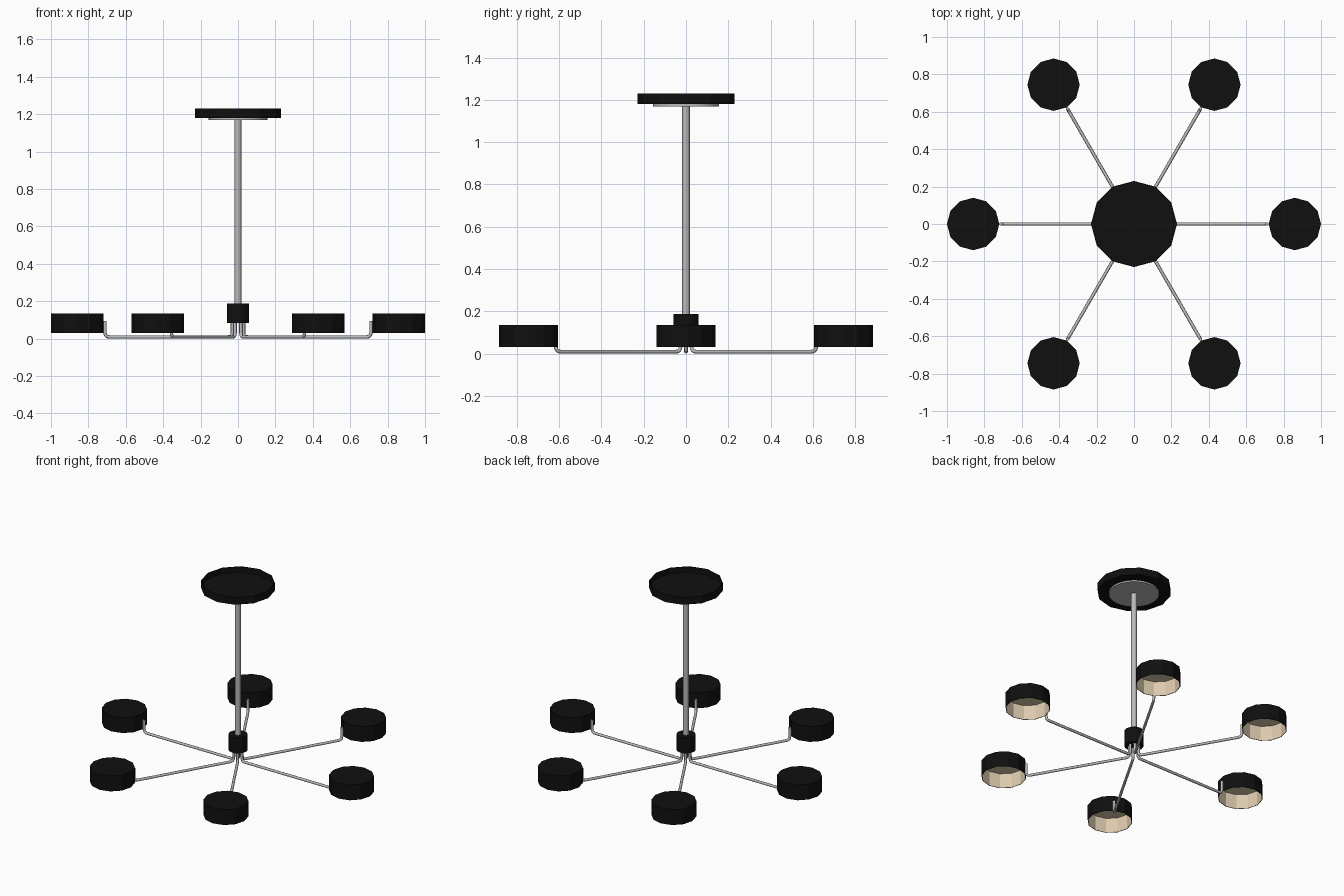
import bpy, math
from mathutils import Vector

if "Cube" in bpy.data.objects:
    bpy.data.objects.remove(bpy.data.objects["Cube"])


def material(name, rgb):
    m = bpy.data.materials.new(name)
    m.diffuse_color = (*rgb, 1)
    m.use_nodes = True
    m.node_tree.nodes["Principled BSDF"].inputs["Base Color"].default_value = m.diffuse_color
    return m


BLACK = material("matt black", (0.005, 0.005, 0.005))
SILVER = material("brushed silver", (0.50, 0.50, 0.50))
CREAM = material("warm cream", (0.72, 0.59, 0.42))


def lathe(name, profile, sides, mats, loc=(0, 0, 0), slots=None, smooth=False):
    """Revolve (radius, z) points around z; slots gives a material per segment."""
    verts, rings = [], []
    for r, z in profile:
        n = 1 if r == 0 else sides
        rings.append([len(verts) + i for i in range(n)])
        for i in range(n):
            a = 2 * math.pi * i / sides
            verts.append((r * math.cos(a), r * math.sin(a), z))
    faces, index = [], []
    for s, (a, b) in enumerate(zip(rings, rings[1:])):
        for i in range(sides):
            j = (i + 1) % sides
            quad = [a[i % len(a)], a[j % len(a)], b[j % len(b)], b[i % len(b)]]
            faces.append(list(dict.fromkeys(quad)))
            index.append(slots[s] if slots else 0)
    me = bpy.data.meshes.new(name)
    me.from_pydata(verts, [], faces)
    for m in mats:
        me.materials.append(m)
    for p, k in zip(me.polygons, index):
        p.material_index = k
    ob = bpy.data.objects.new(name, me)
    ob.location = loc
    bpy.context.collection.objects.link(ob)
    if smooth:
        bpy.context.view_layer.objects.active = ob
        ob.select_set(True)
        bpy.ops.object.shade_smooth_by_angle(angle=math.radians(50))
        ob.select_set(False)
    return ob


def rounded(points, radius, steps=4):
    """Round the inner corners of a polyline."""
    pts = [Vector(p) for p in points]
    out = [pts[0]]
    for p, c, n in zip(pts, pts[1:], pts[2:]):
        a = c + (p - c).normalized() * radius
        b = c + (n - c).normalized() * radius
        for k in range(steps + 1):
            t = k / steps
            out.append(a * (1 - t) ** 2 + c * 2 * t * (1 - t) + b * t * t)
    return out + [pts[-1]]


def tube(name, pts, radius, mat, angle):
    cu = bpy.data.curves.new(name, 'CURVE')
    cu.dimensions = '3D'
    cu.bevel_depth = radius
    cu.bevel_resolution = 2
    cu.use_fill_caps = True
    sp = cu.splines.new('POLY')
    sp.points.add(len(pts) - 1)
    for q, p in zip(sp.points, pts):
        q.co = (*p, 1)
    cu.materials.append(mat)
    ob = bpy.data.objects.new(name, cu)
    ob.rotation_euler.z = angle
    bpy.context.collection.objects.link(ob)


# Ceiling canopy: shallow dish, open at the top
lathe("ceiling_canopy", [(0, 1.18), (0.23, 1.18), (0.23, 1.23), (0.226, 1.23),
                         (0.226, 1.19), (0, 1.19)][::1], 12, [BLACK])

# Silver plate under the canopy, and the hanging rod
lathe("canopy_plate", [(0, 1.17), (0.157, 1.17), (0.157, 1.181), (0, 1.181)],
      32, [SILVER], smooth=True)
lathe("hanging_rod", [(0, 0.18), (0.018, 0.18), (0.018, 1.175), (0, 1.175)],
      12, [SILVER], smooth=True)

# Central hub
lathe("hub", [(0, 0.083), (0.06, 0.083), (0.06, 0.188), (0, 0.188)], 12, [BLACK])

# Six bent arms, each with a hollow drum shade lined in cream
arm_path = rounded([(0.03, 0, 0.09), (0.03, 0, 0.009),
                    (0.711, 0, 0.009), (0.711, 0, 0.094)], 0.024)
shade = [(0, 0.135), (0.14, 0.135), (0.14, 0.03),
         (0.137, 0.03), (0.137, 0.131), (0, 0.131)]
for i in range(6):
    a = i * math.pi / 3
    tube(f"arm_{i + 1}", arm_path, 0.009, SILVER, a)
    # profile runs top to bottom, so reverse it to face outward
    lathe(f"shade_{i + 1}", shade[::-1], 12, [BLACK, CREAM],
          (0.86 * math.cos(a), 0.86 * math.sin(a), 0), [1, 1, 0, 0, 0])
